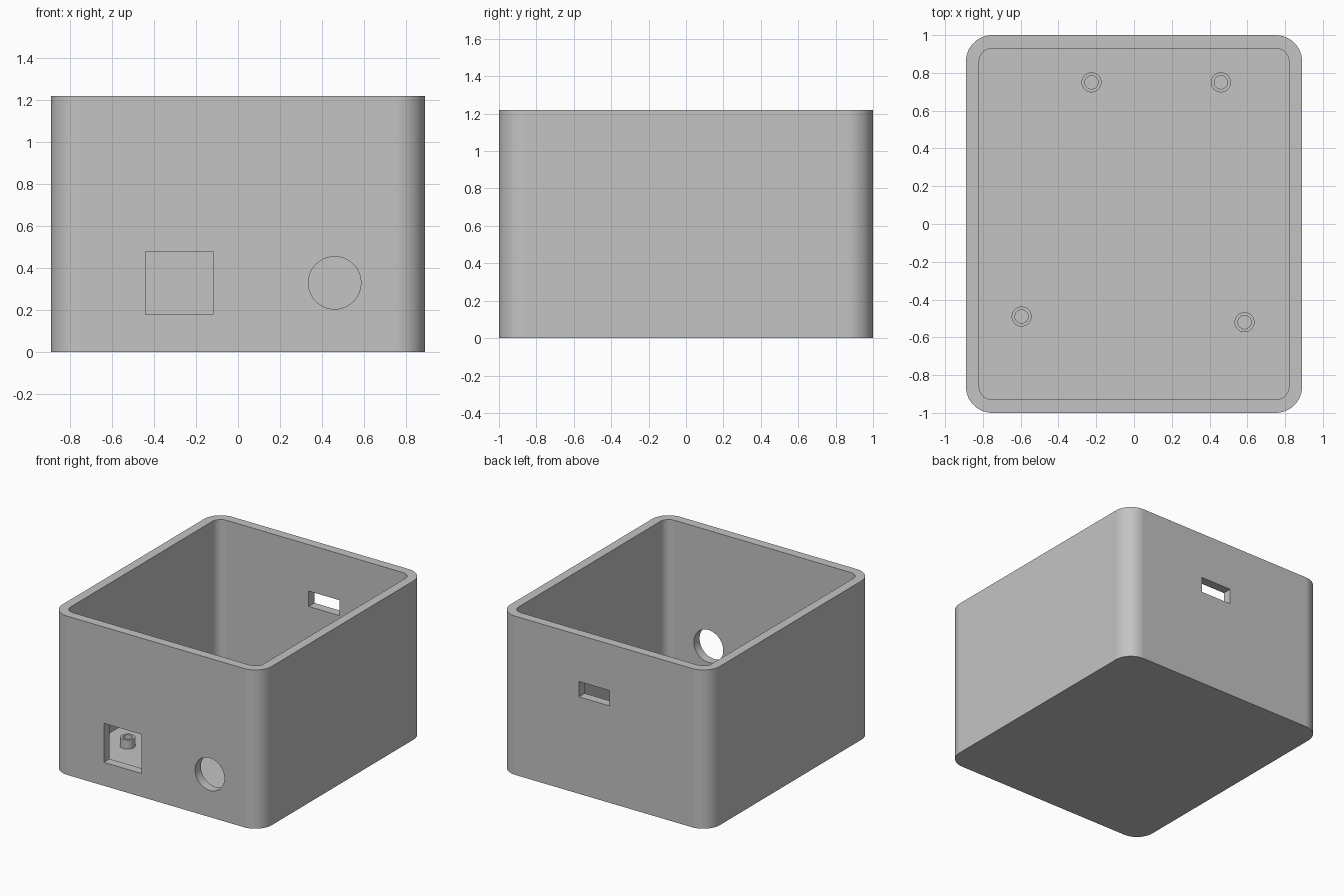
import bpy
import bmesh
from math import cos, sin, pi, radians
from mathutils import Matrix, Vector

cube = bpy.data.objects.get("Cube")
if cube:
    bpy.data.objects.remove(cube, do_unlink=True)

WALL, HEIGHT = 0.07, 1.22
HALF_X, HALF_Y = 0.89, 1.0

# Single grey plastic
grey = bpy.data.materials.new("grey_plastic")
grey.use_nodes = True
colour = (0.55, 0.55, 0.55, 1)
grey.diffuse_color = colour
grey.node_tree.nodes["Principled BSDF"].inputs["Base Color"].default_value = colour


def make_object(name, bm):
    bmesh.ops.recalc_face_normals(bm, faces=bm.faces)
    mesh = bpy.data.meshes.new(name)
    bm.to_mesh(mesh)
    bm.free()
    mesh.materials.append(grey)
    obj = bpy.data.objects.new(name, mesh)
    bpy.context.collection.objects.link(obj)
    return obj


def rounded_block(name, hx, hy, radius, z0, z1, steps=12):
    """Rounded rectangle extruded upwards."""
    bm = bmesh.new()
    verts = []
    for q, (sx, sy) in enumerate([(1, 1), (-1, 1), (-1, -1), (1, -1)]):
        for i in range(steps + 1):
            a = (q + i / steps) * pi / 2
            verts.append(bm.verts.new((sx * (hx - radius) + radius * cos(a),
                                       sy * (hy - radius) + radius * sin(a), z0)))
    base = bm.faces.new(verts)
    top = bmesh.ops.extrude_face_region(bm, geom=[base])["geom"]
    moved = [v for v in top if isinstance(v, bmesh.types.BMVert)]
    bmesh.ops.translate(bm, verts=moved, vec=Vector((0, 0, z1 - z0)))
    return make_object(name, bm)


def box(name, x0, x1, y0, y1, z0, z1):
    bm = bmesh.new()
    place = Matrix.Translation(((x0 + x1) / 2, (y0 + y1) / 2, (z0 + z1) / 2))
    size = Matrix.Diagonal((x1 - x0, y1 - y0, z1 - z0, 1))
    bmesh.ops.create_cube(bm, size=1, matrix=place @ size)
    return make_object(name, bm)


def cylinder(name, radius, depth, matrix):
    bm = bmesh.new()
    bmesh.ops.create_cone(bm, cap_ends=True, segments=48, radius1=radius,
                          radius2=radius, depth=depth, matrix=matrix)
    return make_object(name, bm)


def activate(obj):
    bpy.ops.object.select_all(action="DESELECT")
    obj.select_set(True)
    bpy.context.view_layer.objects.active = obj


def cut(obj, cutter):
    cutter.hide_render = True
    activate(obj)
    mod = obj.modifiers.new("cut", "BOOLEAN")
    mod.operation, mod.solver, mod.object = "DIFFERENCE", "EXACT", cutter
    bpy.ops.object.modifier_apply(modifier=mod.name)
    bpy.data.objects.remove(cutter, do_unlink=True)


def finish(obj):
    activate(obj)
    bpy.ops.object.shade_smooth_by_angle(angle=radians(30))
    mod = obj.modifiers.new("even_shading", "WEIGHTED_NORMAL")
    mod.keep_sharp = True


# Open-topped case
case = rounded_block("case", HALF_X, HALF_Y, 0.14, 0, HEIGHT)
cut(case, rounded_block("cavity_cutter", HALF_X - WALL, HALF_Y - WALL, 0.07,
                        WALL, HEIGHT + 0.2))

# Front square and round openings, back slot
cut(case, box("square_cutter", -0.44, -0.12, -1.1, -0.88, 0.18, 0.48))
cut(case, cylinder("round_cutter", 0.125, 0.22,
                   Matrix.Translation((0.46, -0.99, 0.33)) @ Matrix.Rotation(pi / 2, 4, "X")))
cut(case, box("slot_cutter", -0.05, 0.21, 0.88, 1.1, 0.745, 0.863))
finish(case)

# Hollow mounting posts on the floor
posts = {"back_right_post": (-0.225, 0.75), "back_left_post": (0.46, 0.75),
         "front_right_post": (-0.595, -0.49), "front_left_post": (0.585, -0.52)}
for name, (x, y) in posts.items():
    post = cylinder(name, 0.053, 0.08, Matrix.Translation((x, y, 0.1)))
    cut(post, cylinder("bore_cutter", 0.035, 0.2, Matrix.Translation((x, y, 0.1))))
    finish(post)
